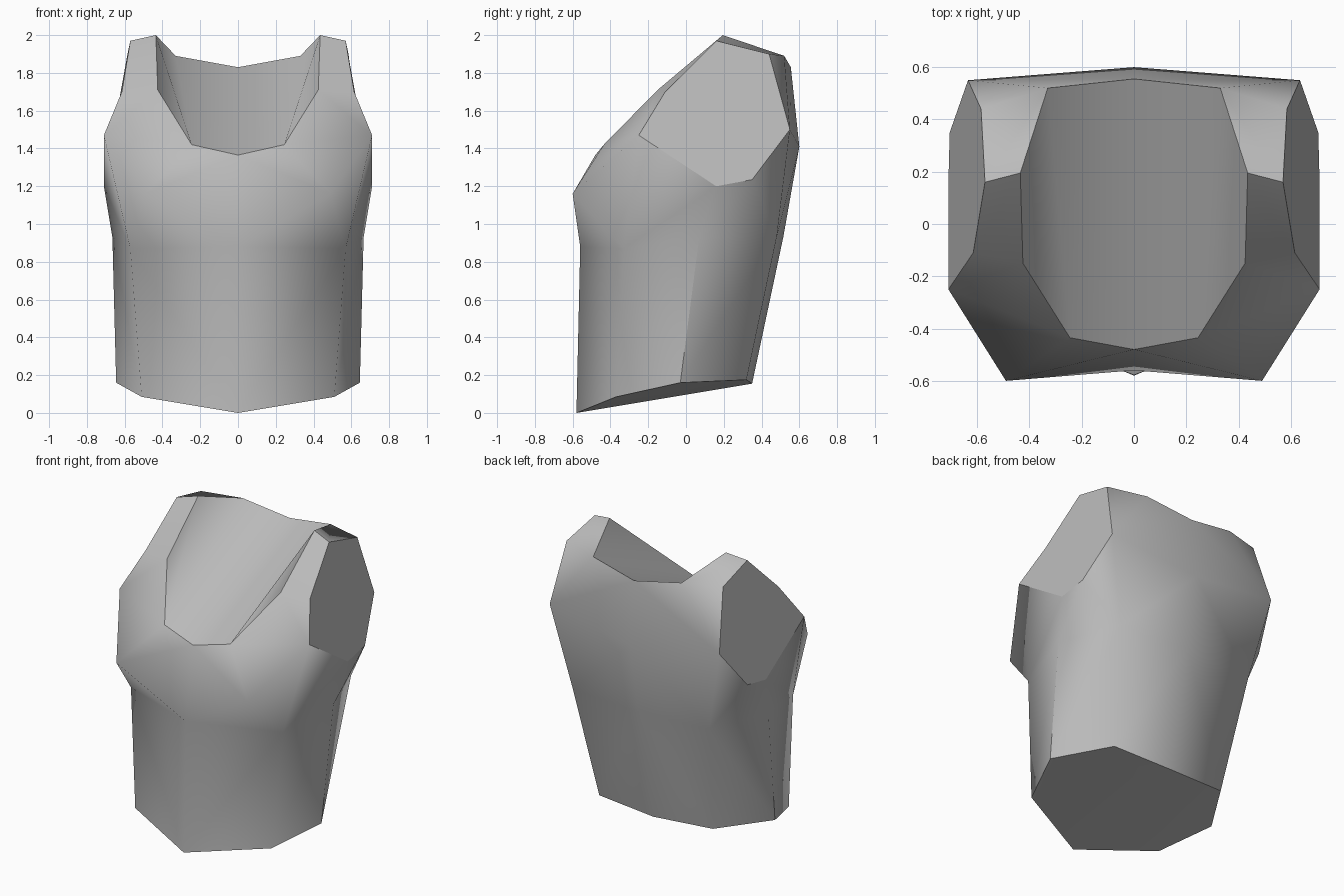
import bpy
import bmesh

# Remove the default object
default_cube = bpy.data.objects.get("Cube")
if default_cube:
    bpy.data.objects.remove(default_cube, do_unlink=True)

# Single plain colour
grey = bpy.data.materials.new("plain_grey")
grey.use_nodes = True
colour = (0.5, 0.5, 0.5, 1.0)
grey.diffuse_color = colour
grey.node_tree.nodes["Principled BSDF"].inputs["Base Color"].default_value = colour

bm = bmesh.new()


def loop(*points):
    """Add one profile loop of the left half."""
    return [bm.verts.new(p) for p in points]


def face(*verts):
    return bm.faces.new(verts)


def strip(lower, upper):
    """Bridge two loops of equal length with quads."""
    for i in range(len(lower) - 1):
        face(lower[i], lower[i + 1], upper[i + 1], upper[i])


def sharpen(verts):
    """Keep the edges along a chain of vertices crisp."""
    for start, end in zip(verts, verts[1:]):
        edge = bm.edges.get((start, end))
        if edge:
            edge.smooth = False


# Profile loops, each running from the front centre to the back centre
hem = loop((0, -.58, 0), (.51, -.37, .085), (.645, -.03, .16), (.425, .32, .175), (0, .35, .155))
waist = loop((0, -.56, .88), (.57, -.33, .87), (.665, .07, .93), (.51, .48, .93), (0, .515, .93))
neck = loop((0, -.48, 1.365), (.245, -.435, 1.42), (.425, -.15, 1.71),
            (.435, .195, 2), (.33, .52, 1.89), (0, .555, 1.83))

# Armhole loop, from its front corner over the shoulder and round underneath
armhole = loop((.71, -.25, 1.47), (.615, -.11, 1.7), (.57, .16, 1.97), (.585, .44, 1.9),
               (.635, .55, 1.5), (.705, .35, 1.235), (.71, .16, 1.2))
chest, upper_back = loop((.49, -.6, 1.16), (0, .6, 1.41))

neck_front, neck_side, neck_slope, neck_top, neck_rear, neck_back = neck
arm_front, arm_slope, arm_top, arm_rear, arm_back, arm_under, arm_base = armhole
waist_front, waist_corner, waist_side, waist_rear, waist_back = waist

# Lower body
strip(hem, waist)

# Chest
face(waist_front, waist_corner, chest)
face(waist_front, chest, neck_front)
face(neck_front, chest, neck_side)
face(neck_side, chest, arm_front)
face(chest, waist_corner, arm_front)

# Shoulder strap
strip([arm_front, arm_slope, arm_top, arm_rear], [neck_side, neck_slope, neck_top, neck_rear])
face(neck_rear, arm_rear, arm_back)

# Back
face(neck_back, neck_rear, arm_back, upper_back)
face(upper_back, arm_back, waist_rear, waist_back)

# Side under the arm
face(arm_back, arm_under, waist_rear)
face(arm_under, arm_base, waist_side, waist_rear)
face(arm_base, arm_front, waist_corner, waist_side)

# Caps that close the arm, hem and neck
face(*armhole)
face(*hem)
face(neck_front, neck_side, neck_rear, neck_back)
face(neck_side, neck_slope, neck_top, neck_rear)

# Smooth surface with crisp rims, shoulder ridge and side seam
for f in bm.faces:
    f.smooth = True
sharpen(armhole + [arm_front])
sharpen(hem)
sharpen(neck)
sharpen([neck_top, arm_top])
sharpen([hem[2], waist_side])

# Mirror to the other half
bmesh.ops.mirror(bm, geom=bm.verts[:] + bm.edges[:] + bm.faces[:], axis='X', merge_dist=.001)
bmesh.ops.remove_doubles(bm, verts=bm.verts[:], dist=.001)
bmesh.ops.recalc_face_normals(bm, faces=bm.faces[:])

mesh = bpy.data.meshes.new("torso")
bm.to_mesh(mesh)
bm.free()
mesh.materials.append(grey)
torso = bpy.data.objects.new("torso", mesh)
bpy.context.collection.objects.link(torso)
